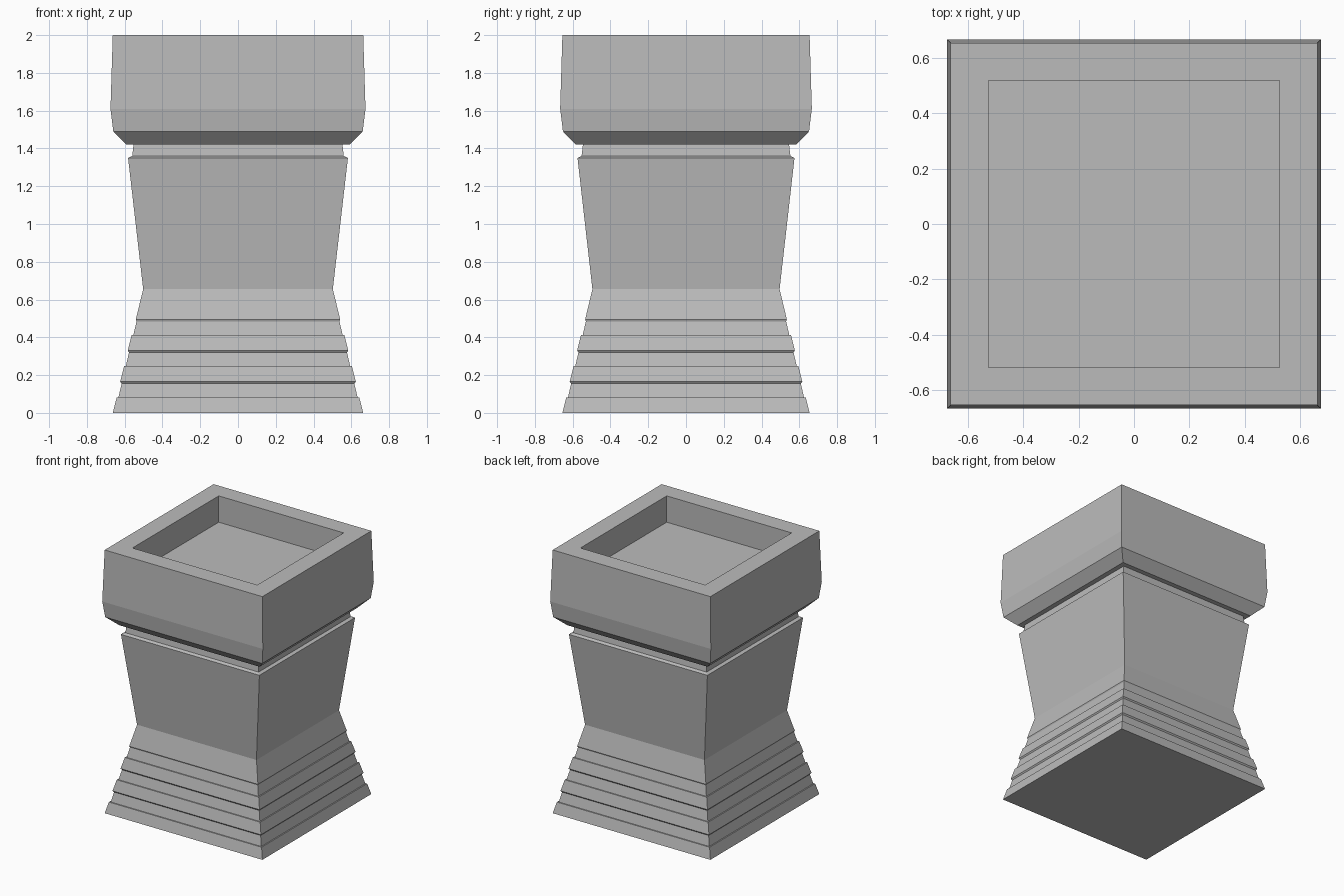
import bpy
import bmesh

cube = bpy.data.objects.get("Cube")
if cube:
    bpy.data.objects.remove(cube, do_unlink=True)

stone = bpy.data.materials.new("grey stone")
stone.use_nodes = True
GREY = (0.5, 0.5, 0.5, 1)
stone.diffuse_color = GREY
stone.node_tree.nodes["Principled BSDF"].inputs["Base Color"].default_value = GREY

DEPTH_RATIO = 0.987  # the plan is slightly shallower than wide


def square_loft(name, profile):
    """Stack square rings of (half width, height), capping both ends."""
    bm = bmesh.new()
    rings = []
    for half, z in profile:
        rings.append([bm.verts.new((sx * half, sy * half * DEPTH_RATIO, z))
                      for sx, sy in ((-1, -1), (1, -1), (1, 1), (-1, 1))])
    for low, high in zip(rings, rings[1:]):
        for i in range(4):
            j = (i + 1) % 4
            bm.faces.new((low[i], low[j], high[j], high[i]))
    bm.faces.new(rings[0][::-1])
    bm.faces.new(rings[-1])
    mesh = bpy.data.meshes.new(name)
    bm.to_mesh(mesh)
    bm.free()
    mesh.materials.append(stone)
    obj = bpy.data.objects.new(name, mesh)
    bpy.context.collection.objects.link(obj)
    return obj


# Stepped foot: three flared courses, each with a small ledge
foot = []
for half, z in ((0.663, 0), (0.624, 0.165), (0.584, 0.33)):
    foot += [(half, z), (half - 0.021, 0.082), (half - 0.03, 0.082), (half - 0.047, 0.155)]
    foot[-3:] = [(h, z + dz) for h, dz in foot[-3:]]
foot += [(0.541, 0.495), (0.502, 0.655)]

# Flared shaft, recessed neck, then the heavy capital
shaft = [(0.582, 1.35), (0.56, 1.36), (0.553, 1.42)]
capital = [(0.59, 1.42), (0.66, 1.49), (0.675, 1.61), (0.663, 2.0)]

# Square basin sunk into the top
basin = [(0.525, 2.0), (0.525, 1.8)]

square_loft("pedestal", foot + shaft + capital + basin)
